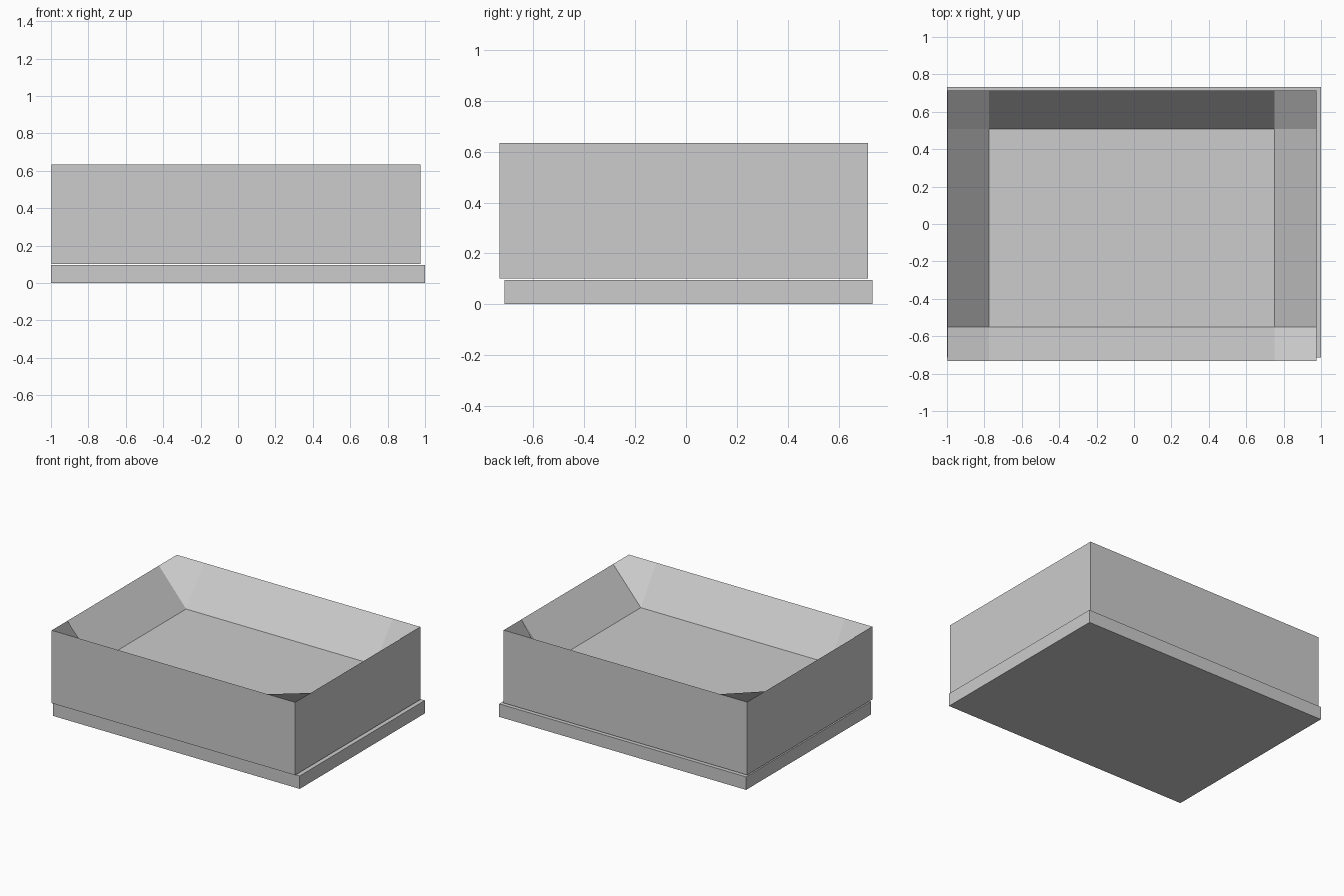
import bpy
import bmesh

cube = bpy.data.objects.get("Cube")
if cube:
    bpy.data.objects.remove(cube, do_unlink=True)

# Single flat grey
GREY = (0.604, 0.604, 0.604, 1)
grey = bpy.data.materials.new("light grey")
grey.use_nodes = True
grey.diffuse_color = GREY
grey.node_tree.nodes["Principled BSDF"].inputs["Base Color"].default_value = GREY


def make_object(name, bm):
    mesh = bpy.data.meshes.new(name)
    bm.to_mesh(mesh)
    bm.free()
    mesh.materials.append(grey)
    obj = bpy.data.objects.new(name, mesh)
    bpy.context.collection.objects.link(obj)
    return obj


def box(bm, low, high):
    corners = bmesh.ops.create_cube(bm, size=1)["verts"]
    for v in corners:
        for i in range(3):
            v.co[i] = low[i] if v.co[i] < 0 else high[i]
    return corners


# Base slab, offset slightly to the back and left of the tray
bm = bmesh.new()
box(bm, (-1, -0.714, 0), (1, 0.733, 0.095))
make_object("base_slab", bm)

# Tray: a block whose top is a three by three grid with a sunken middle
XS = (-0.996, -0.776, 0.752, 0.976)
YS = (-0.733, -0.551, 0.508, 0.715)
BOTTOM, RIM, FLOOR = 0.101, 0.634, 0.375

bm = bmesh.new()
top = {}
for i, x in enumerate(XS):
    for j, y in enumerate(YS):
        sunken = i in (1, 2) and j in (1, 2)
        top[i, j] = bm.verts.new((x, y, FLOOR if sunken else RIM))

# Grid cells; corner cells start at a rim point so they fold between rim points
for i in range(3):
    for j in range(3):
        loop = [top[i, j], top[i + 1, j], top[i + 1, j + 1], top[i, j + 1]]
        if (i, j) in ((0, 0), (2, 2)):
            loop = loop[1:] + loop[:1]
        bm.faces.new(loop)

# Outer walls and underside
low = {(i, j): bm.verts.new((XS[i], YS[j], BOTTOM)) for i in (0, 3) for j in (0, 3)}
ring = [(0, 0), (3, 0), (3, 3), (0, 3)]
for a, b in zip(ring, ring[1:] + ring[:1]):
    step = ((b[0] - a[0]) // 3, (b[1] - a[1]) // 3)
    edge = [top[b[0] - k * step[0], b[1] - k * step[1]] for k in range(4)]
    bm.faces.new([low[a], low[b]] + edge)
bm.faces.new([low[c] for c in reversed(ring)])
make_object("tray", bm)
